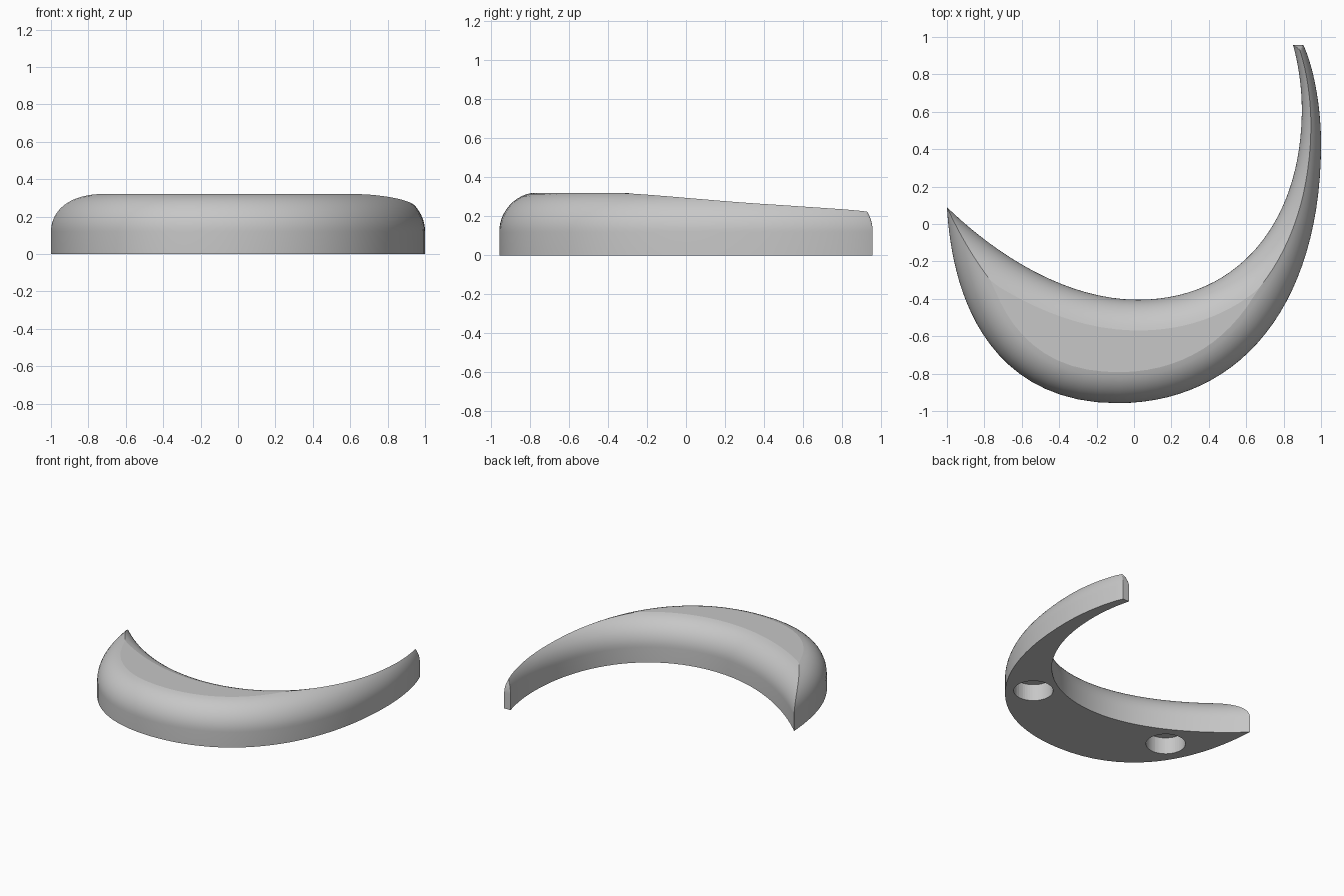
import bpy, bmesh, math
from mathutils import Vector

cube = bpy.data.objects.get("Cube")
if cube:
    bpy.data.objects.remove(cube)

WALL, TOP = 0.12, 0.32       # wall height and full height
RADIUS, RIM = 0.204, 0.165   # edge rounding radius, and where the flat top cuts it
STEPS, ACROSS = 28, 12


def outline(knots):
    """Sample chained Bezier pieces; samples crowd towards both ends."""
    pts = []
    pieces = (len(knots) - 1) // 3
    for i in range(pieces):
        a, b, c, d = (Vector((x, y, 0)) for x, y in knots[3 * i:3 * i + 4])
        for k in range(STEPS + (i == pieces - 1)):
            t = k / STEPS
            if i == 0:
                t = t * t
            elif i == pieces - 1:
                t = 1 - (1 - t) ** 2
            u = 1 - t
            pts.append(a * u**3 + b * (3 * u * u * t) + c * (3 * u * t * t) + d * t**3)
    return pts


def distance(p, line):
    """Shortest distance from a point to a polyline."""
    best = 9.0
    for a, b in zip(line, line[1:]):
        ab = b - a
        t = max(0, min(1, (p - a).dot(ab) / max(ab.length_squared, 1e-12)))
        best = min(best, (p - a - ab * t).length)
    return best


def bisect(lo, hi, inside):
    """Last value from lo towards hi for which the test still holds."""
    for _ in range(16):
        mid = (lo + hi) / 2
        if inside(mid):
            lo = mid
        else:
            hi = mid
    return (lo + hi) / 2


# Crescent outlines, from the sharp tip to the blunt tip
outer = outline([(-1, .09), (-.96, -.59), (-.63, -.958), (-.09, -.958),
                 (.57, -.958), (1, -.43), (1, .43), (1, .63), (.96, .84), (.905, .958)])
inner = outline([(-1, .09), (-.7, -.2), (-.33, -.405), (.02, -.405),
                 (.56, -.405), (.885, .01), (.897, .58), (.9, .72), (.88, .85), (.85, .958)])
cap = [outer[-1], inner[-1]]


def height(p):
    d = min(distance(p, outer), distance(p, inner), distance(p, cap))
    d = min(d, RADIUS)
    return min(TOP, WALL + math.sqrt(d * (2 * RADIUS - d)))


# Body: rounded top laid in rows across the crescent, with columns on the ridge and rims
bm = bmesh.new()
rows, feet = [], []
ease = [(k / ACROSS) ** 2 for k in range(ACROSS + 1)]
for o, i in zip(outer, inner):
    ridge = bisect(0, 1, lambda s: distance(o.lerp(i, s), outer) < distance(o.lerp(i, s), inner))
    rim_out = bisect(0, ridge, lambda s: distance(o.lerp(i, s), outer) < RIM)
    rim_in = bisect(1, ridge, lambda s: distance(o.lerp(i, s), inner) < RIM)
    params = [rim_out * g for g in ease] + [1 - (1 - rim_in) * g for g in reversed(ease)]
    row = []
    for n, s in enumerate(params):
        p = o.lerp(i, s)
        edge = n in (0, len(params) - 1)
        row.append(bm.verts.new((p.x, p.y, WALL if edge else height(p))))
    rows.append(row)
    feet.append((bm.verts.new(o), bm.verts.new(i)))

for (r, s), (f, g) in zip(zip(rows, rows[1:]), zip(feet, feet[1:])):
    for k in range(len(r) - 1):
        bm.faces.new((r[k], s[k], s[k + 1], r[k + 1]))
    bm.faces.new((f[0], g[0], s[0], r[0]))
    bm.faces.new((r[-1], s[-1], g[1], f[1]))
    for k in (ACROSS, ACROSS + 1):
        bm.edges.get((r[k], s[k])).smooth = False
bm.faces.new([feet[-1][0], feet[-1][1]] + rows[-1][::-1])
bm.faces.new([f[0] for f in feet] + [f[1] for f in feet[:0:-1]])
bmesh.ops.remove_doubles(bm, verts=bm.verts, dist=3e-5)
bmesh.ops.recalc_face_normals(bm, faces=bm.faces)
mesh = bpy.data.meshes.new("crescent_body")
bm.to_mesh(mesh)
bm.free()
body = bpy.data.objects.new("crescent_body", mesh)
bpy.context.collection.objects.link(body)

grey = bpy.data.materials.new("plain grey")
grey.use_nodes = True
grey.diffuse_color = (.57, .57, .57, 1)
grey.node_tree.nodes["Principled BSDF"].inputs["Base Color"].default_value = (.57, .57, .57, 1)
mesh.materials.append(grey)

# Two blind round sockets in the underside
for name, x, y in (("left_socket_cutter", .555, -.45), ("right_socket_cutter", -.65, -.425)):
    bpy.ops.mesh.primitive_cylinder_add(vertices=48, radius=.14, depth=.26, location=(x, y, 0))
    cutter = bpy.context.object
    cutter.name = name
    cutter.hide_render = True
    cutter.data.materials.append(grey)
    mod = body.modifiers.new(name, "BOOLEAN")
    mod.operation = "DIFFERENCE"
    mod.solver = "EXACT"
    mod.object = cutter
    bpy.ops.object.select_all(action="DESELECT")
    body.select_set(True)
    bpy.context.view_layer.objects.active = body
    bpy.ops.object.modifier_apply(modifier=name)
    bpy.data.objects.remove(cutter)

bpy.ops.object.shade_smooth_by_angle(angle=math.radians(30))
